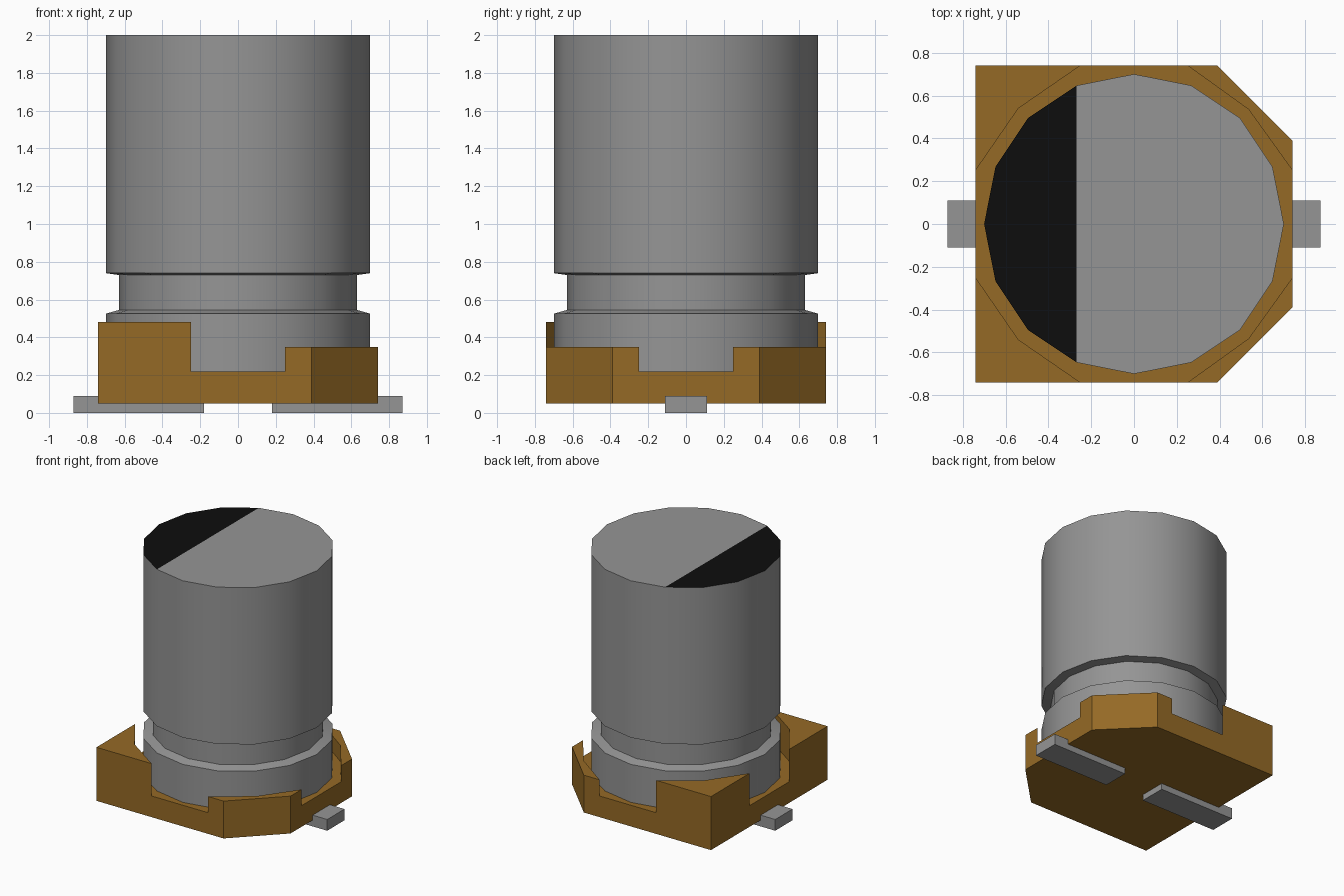
import bpy, bmesh, math

cube = bpy.data.objects.get("Cube")
if cube:
    bpy.data.objects.remove(cube, do_unlink=True)


def material(name, rgb):
    m = bpy.data.materials.new(name)
    m.use_nodes = True
    m.diffuse_color = (*rgb, 1)
    bsdf = m.node_tree.nodes["Principled BSDF"]
    bsdf.inputs["Base Color"].default_value = (*rgb, 1)
    bsdf.inputs["Roughness"].default_value = 0.6
    return m


METAL = material("grey metal", (0.30, 0.30, 0.30))
BLACK = material("black marking", (0.004, 0.004, 0.004))
BROWN = material("brown plastic", (0.30, 0.144, 0.019))


def finish(name, bm, *mats):
    bmesh.ops.recalc_face_normals(bm, faces=bm.faces[:])
    mesh = bpy.data.meshes.new(name)
    bm.to_mesh(mesh)
    bm.free()
    for m in mats:
        mesh.materials.append(m)
    ob = bpy.data.objects.new(name, mesh)
    bpy.context.collection.objects.link(ob)
    return ob


def prism(name, outline, z0, z1, mat):
    """Extrude a flat outline from z0 up to z1."""
    bm = bmesh.new()
    face = bm.faces.new([bm.verts.new((x, y, z0)) for x, y in outline])
    ext = bmesh.ops.extrude_face_region(bm, geom=[face])
    for v in ext["geom"]:
        if isinstance(v, bmesh.types.BMVert):
            v.co.z = z1
    return finish(name, bm, mat)


# Can: 16-sided lathed body with a crimped neck
SIDES = 16
profile = [(0.70, 0.22), (0.70, 0.525), (0.63, 0.545),
           (0.63, 0.73), (0.70, 0.74), (0.70, 2.0)]
bm = bmesh.new()
rings = []
for r, z in profile:
    angles = [2 * math.pi * i / SIDES for i in range(SIDES)]
    rings.append([bm.verts.new((r * math.cos(a), r * math.sin(a), z)) for a in angles])
for low, high in zip(rings, rings[1:]):
    for i in range(SIDES):
        j = (i + 1) % SIDES
        bm.faces.new((low[i], low[j], high[j], high[i]))
bm.faces.new(rings[0][::-1])
# Top cap split along a chord: black segment on the right (-x), grey on the rest
top = rings[-1]
bm.faces.new(top[5:12]).material_index = 1
bm.faces.new(top[11:] + top[:6])
can = finish("can", bm, METAL, BLACK)
bpy.context.view_layer.objects.active = can
can.select_set(True)
bpy.ops.object.shade_smooth_by_angle(angle=math.radians(25))
can.select_set(False)

# Base plate with two chamfered corners on the +x side
H, C, N = 0.74, 0.39, 0.25
prism("base_plate", [(-H, -H), (C, -H), (H, -C), (H, C), (C, H), (-H, H)],
      0.05, 0.22, BROWN)

# Corner posts hugging the can: tall square ones and low chamfered ones
for s, side in ((-1, "front"), (1, "back")):
    prism(f"tall_corner_{side}",
          [(-H, s * H), (-N, s * H), (-0.54, s * 0.54), (-H, s * N)],
          0.22, 0.48, BROWN)
    prism(f"low_corner_{side}",
          [(C, s * H), (H, s * C), (H, s * N), (0.535, s * 0.535), (N, s * H)],
          0.22, 0.35, BROWN)

# Flat terminals under the base
for s, side in ((-1, "right"), (1, "left")):
    prism(f"terminal_{side}",
          [(s * 0.18, -0.11), (s * 0.87, -0.11), (s * 0.87, 0.11), (s * 0.18, 0.11)],
          0.0, 0.09, METAL)
